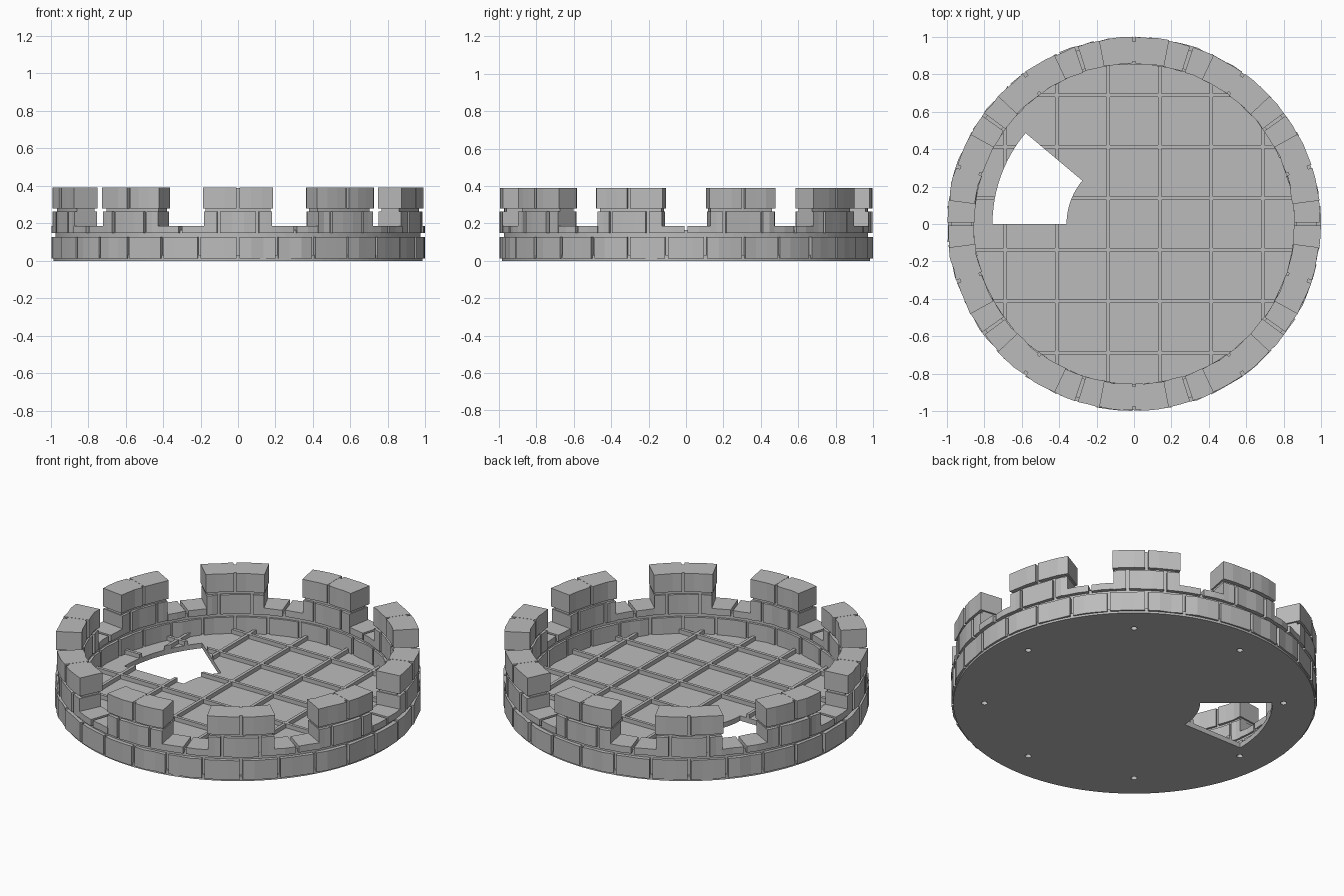
import bpy, bmesh, math, random
from math import cos, sin, radians

random.seed(4)
if "Cube" in bpy.data.objects:
    bpy.data.objects.remove(bpy.data.objects["Cube"])

stone = bpy.data.materials.new("grey_stone")
stone.use_nodes = True
stone.diffuse_color = (0.5, 0.5, 0.5, 1)
stone.node_tree.nodes["Principled BSDF"].inputs["Base Color"].default_value = (0.5, 0.5, 0.5, 1)

MERLONS = 10
PITCH = 360 / MERLONS
HALF = 10.6          # half width of a merlon in degrees
FLOOR_TOP = 0.03


def arc_block(bm, r0, r1, a0, a1, z0, z1, seg=3, rough=0.0):
    """Curved block between two radii, two angles (degrees) and two heights."""
    rings = []
    for i in range(seg + 1):
        a = radians(a0 + (a1 - a0) * i / seg)
        ri = r0 + random.uniform(0, rough)
        ro = r1 - random.uniform(0, rough)
        rings.append([bm.verts.new((r * cos(a), r * sin(a), z))
                      for r, z in ((ri, z0), (ro, z0), (ro, z1), (ri, z1))])
    for p, q in zip(rings, rings[1:]):
        for k in range(4):
            n = (k + 1) % 4
            bm.faces.new((p[k], p[n], q[n], q[k]))
    bm.faces.new(rings[0][::-1])
    bm.faces.new(rings[-1])


def box(bm, x0, x1, y0, y1, z0, z1):
    geom = bmesh.ops.create_cube(bm, size=1)
    for v in geom["verts"]:
        v.co = ((x0 + x1) / 2 + v.co.x * (x1 - x0),
                (y0 + y1) / 2 + v.co.y * (y1 - y0),
                (z0 + z1) / 2 + v.co.z * (z1 - z0))


def finish(bm, name):
    bmesh.ops.recalc_face_normals(bm, faces=bm.faces)
    mesh = bpy.data.meshes.new(name)
    bm.to_mesh(mesh)
    bm.free()
    obj = bpy.data.objects.new(name, mesh)
    bpy.context.collection.objects.link(obj)
    mesh.materials.append(stone)
    return obj


def cut(obj, cutter):
    mod = obj.modifiers.new("cut", "BOOLEAN")
    mod.operation = "DIFFERENCE"
    mod.solver = "EXACT"
    mod.use_self = True
    mod.object = cutter
    bpy.context.view_layer.objects.active = obj
    bpy.ops.object.modifier_apply(modifier=mod.name)


# Mortar core: a low ring with a taller piece in each merlon
bm = bmesh.new()
for i in range(MERLONS):
    mid = 90 + i * PITCH
    arc_block(bm, 0.868, 0.974, mid - PITCH / 2, mid + PITCH / 2, 0.01, 0.165, 12)
    arc_block(bm, 0.868, 0.974, mid - HALF + 0.4, mid + HALF - 0.4, 0.16, 0.389, 8)
finish(bm, "mortar_core")

# Bottom course of bricks
GAP = 0.5            # half joint in degrees
bm = bmesh.new()
for i in range(3 * MERLONS):
    a = 90 + i * 12
    arc_block(bm, 0.85, 1.0, a + GAP, a + 12 - GAP, 0.012, 0.128, 3, 0.009)
finish(bm, "bottom_course")

# Middle course: full height under merlons, cut low in the gaps
bm = bmesh.new()
for i in range(MERLONS):
    mid = 90 + i * PITCH
    arc_block(bm, 0.85, 1.0, mid - 6 + GAP, mid + 6 - GAP, 0.148, 0.264, 3, 0.009)
    for s in (-1, 1):
        arc_block(bm, 0.85, 0.998, mid + s * (6 + GAP), mid + s * (HALF - 0.1),
                  0.148, 0.264, 2, 0.008)
        arc_block(bm, 0.85, 0.998, mid + s * (HALF - 0.2), mid + s * (18 - GAP),
                  0.148, 0.187, 2, 0.008)
finish(bm, "middle_course")

# Top course: two bricks on every merlon
bm = bmesh.new()
for i in range(MERLONS):
    mid = 90 + i * PITCH
    for s in (-1, 1):
        arc_block(bm, 0.85, 1.0, mid + s * GAP, mid + s * (HALF + 0.2),
                  0.28, 0.39, 3, 0.009)
finish(bm, "merlon_top_course")

# Round floor slab
bm = bmesh.new()
geom = bmesh.ops.create_cone(bm, cap_ends=True, segments=120, radius1=0.985,
                             radius2=0.985, depth=FLOOR_TOP)
bmesh.ops.translate(bm, vec=(0, 0, FLOOR_TOP / 2), verts=geom["verts"])
floor_slab = finish(bm, "floor_slab")

# Raised square grid on the floor
bm = bmesh.new()
W = 0.009
for k in range(-3, 3):
    c = (k + 0.5) * 0.275
    reach = math.sqrt(0.87 ** 2 - c ** 2)
    box(bm, c - W, c + W, -reach, reach, 0.02, 0.054)
    box(bm, -reach, reach, c - W, c + W, 0.02, 0.055)
floor_grid = finish(bm, "floor_grid")

# Stair opening through floor and grid
bm = bmesh.new()
arc_block(bm, 0.36, 0.755, 140, 180, -0.1, 0.2, 12)
opening = finish(bm, "opening_cutter")

# Small round sockets in the underside
bm = bmesh.new()
for i in range(8):
    a = radians(5 + 45 * i)
    geom = bmesh.ops.create_cone(bm, cap_ends=True, segments=16, radius1=0.017,
                                 radius2=0.017, depth=0.05)
    bmesh.ops.translate(bm, vec=(0.815 * cos(a), 0.815 * sin(a), 0), verts=geom["verts"])
sockets = finish(bm, "socket_cutter")

cut(floor_slab, opening)
cut(floor_slab, sockets)
cut(floor_grid, opening)
for helper in (opening, sockets):
    helper.hide_render = True
    bpy.data.objects.remove(helper)
